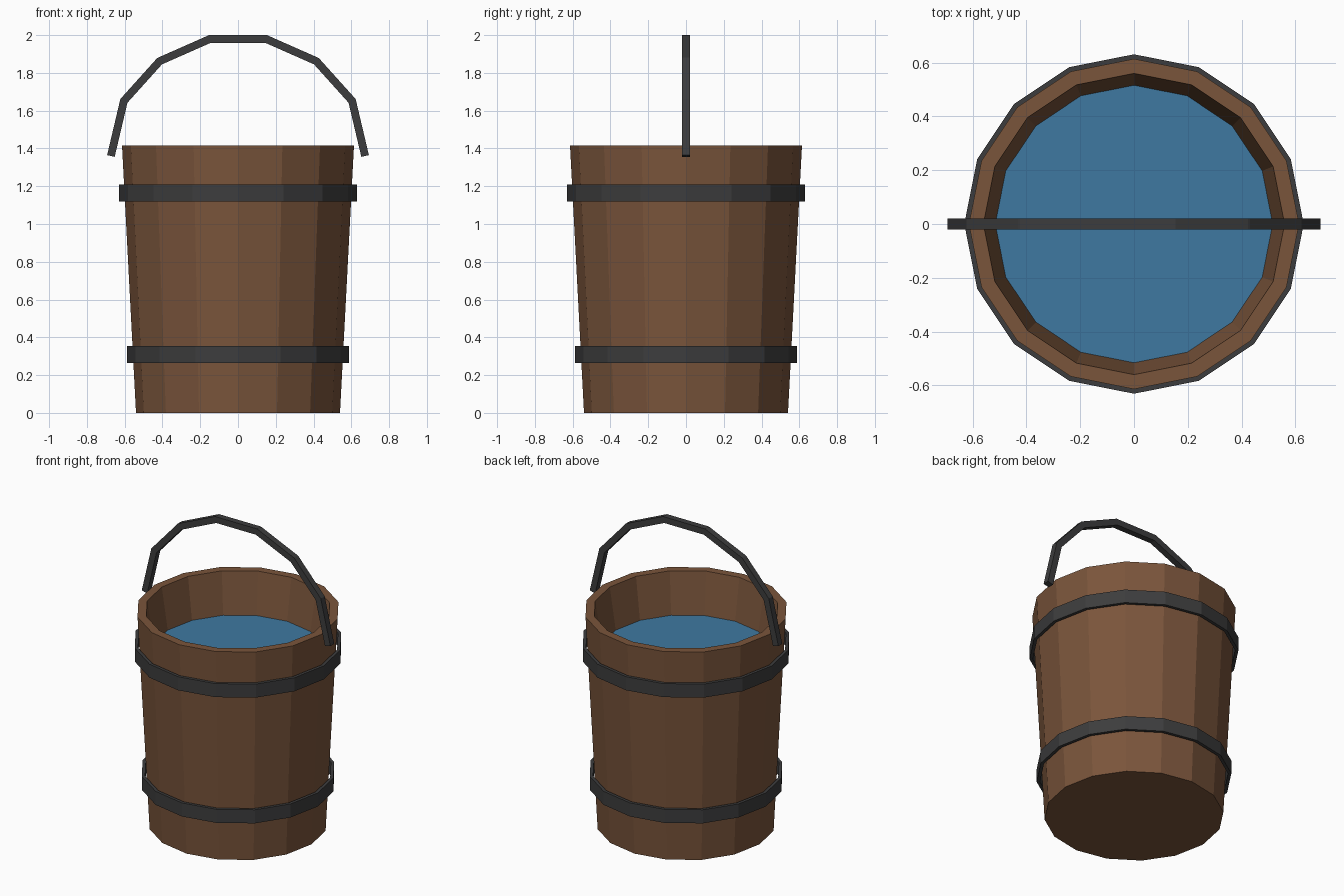
import bpy, bmesh, math
from mathutils import Matrix, Vector

if "Cube" in bpy.data.objects:
    bpy.data.objects.remove(bpy.data.objects["Cube"])

SIDES = 16


def material(name, rgb):
    m = bpy.data.materials.new(name)
    m.diffuse_color = (*rgb, 1)
    m.use_nodes = True
    m.node_tree.nodes["Principled BSDF"].inputs["Base Color"].default_value = m.diffuse_color
    return m


wood = material("brown wood", (0.195, 0.091, 0.044))
iron = material("dark iron", (0.046, 0.046, 0.047))
blue = material("blue water", (0.049, 0.19, 0.355))


def finish(name, bm, mat):
    bmesh.ops.recalc_face_normals(bm, faces=bm.faces)
    me = bpy.data.meshes.new(name)
    bm.to_mesh(me)
    bm.free()
    me.materials.append(mat)
    ob = bpy.data.objects.new(name, me)
    bpy.context.collection.objects.link(ob)
    return ob


def lathe(name, profile, mat, closed=False):
    """Spin (radius, z) points into a faceted solid; open profiles get end caps."""
    bm = bmesh.new()
    rings = []
    for r, z in profile:
        rings.append([bm.verts.new((r * math.cos(a), r * math.sin(a), z))
                      for a in (2 * math.pi * i / SIDES for i in range(SIDES))])
    pairs = list(zip(rings, rings[1:]))
    if closed:
        pairs.append((rings[-1], rings[0]))
    for lo, hi in pairs:
        for i in range(SIDES):
            j = (i + 1) % SIDES
            bm.faces.new((lo[i], lo[j], hi[j], hi[i]))
    if not closed:
        bm.faces.new(rings[0])
        bm.faces.new(rings[-1])
    return finish(name, bm, mat)


# Tapered tub, hollow above the inner floor
lathe("bucket_body", [(0.54, 0), (0.614, 1.415), (0.56, 1.415), (0.515, 1.13)], wood)

# Water surface, a thin disc on the inner floor
lathe("water", [(0.514, 1.132), (0.516, 1.14)], blue)

# Iron hoops, standing slightly clear of the tapered wall
for name, r, z0, z1 in (("lower_hoop", 0.588, 0.265, 0.355),
                        ("upper_hoop", 0.631, 1.12, 1.21)):
    lathe(name, [(r, z0), (r, z1), (r - 0.02, z1), (r - 0.02, z0)], iron, closed=True)

# Handle: seven straight square bars following an arch
half = [(0.15, 1.979), (0.415, 1.862), (0.604, 1.652), (0.673, 1.36)]
path = [Vector((-x, 0, z)) for x, z in reversed(half)] + [Vector((x, 0, z)) for x, z in half]
bm = bmesh.new()
for k, (a, b) in enumerate(zip(path, path[1:])):
    d = (b - a).normalized()
    # overlap at the joints but not at the free ends
    a2 = a if k == 0 else a - d * 0.006
    b2 = b if k == len(path) - 2 else b + d * 0.006
    rot = Matrix.Rotation(-math.atan2(d.z, d.x), 4, 'Y')
    size = Matrix.Diagonal(((b2 - a2).length, 0.041, 0.041, 1))
    bmesh.ops.create_cube(bm, size=1, matrix=Matrix.Translation((a2 + b2) / 2) @ rot @ size)
finish("handle", bm, iron)
